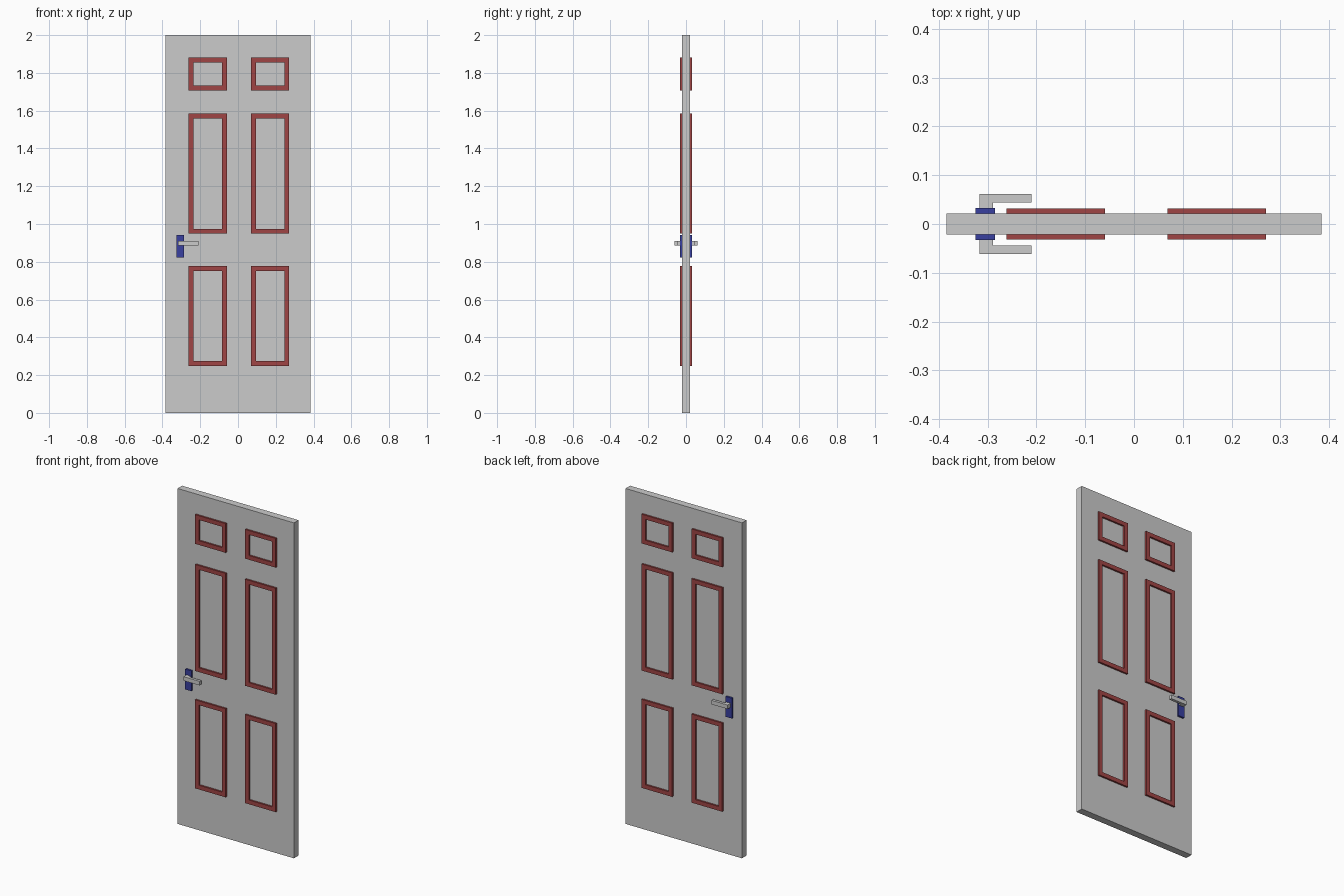
import bpy, bmesh

if "Cube" in bpy.data.objects:
    bpy.data.objects.remove(bpy.data.objects["Cube"])

def material(name, color):
    m = bpy.data.materials.new(name)
    m.diffuse_color = color
    m.use_nodes = True
    m.node_tree.nodes["Principled BSDF"].inputs["Base Color"].default_value = m.diffuse_color
    return m

RED = material("red_trim", (0.35, 0.06, 0.06, 1))
BLUE = material("blue_plate", (0.04, 0.05, 0.35, 1))

def finish(name, bm, mat=None, mirror=True):
    """Turn a bmesh into an object, repeated on the back face by a mirror."""
    bmesh.ops.recalc_face_normals(bm, faces=bm.faces)
    me = bpy.data.meshes.new(name)
    bm.to_mesh(me)
    bm.free()
    ob = bpy.data.objects.new(name, me)
    bpy.context.collection.objects.link(ob)
    if mat:
        me.materials.append(mat)
    if mirror:
        mod = ob.modifiers.new("both_sides", 'MIRROR')
        mod.use_axis = (False, True, False)
        mod.use_clip = False
        mod.use_mirror_merge = False
    return ob

def extrude(bm, faces, vec):
    geo = bmesh.ops.extrude_face_region(bm, geom=faces)["geom"]
    bmesh.ops.translate(bm, vec=vec, verts=[g for g in geo if isinstance(g, bmesh.types.BMVert)])

def box(name, x0, x1, y0, y1, z0, z1, mat=None, mirror=True):
    bm = bmesh.new()
    face = bm.faces.new([bm.verts.new(p) for p in
                         ((x0, y0, z0), (x1, y0, z0), (x1, y0, z1), (x0, y0, z1))])
    extrude(bm, [face], (0, y1 - y0, 0))
    return finish(name, bm, mat, mirror)

def frame(name, x0, x1, z0, z1, y0, y1, border, mat):
    """Rectangular moulding with an open middle."""
    bm = bmesh.new()
    def ring(b):
        return [bm.verts.new(p) for p in
                ((x0 + b, y0, z0 + b), (x1 - b, y0, z0 + b),
                 (x1 - b, y0, z1 - b), (x0 + b, y0, z1 - b))]
    out, inn = ring(0), ring(border)
    faces = [bm.faces.new((out[i], out[(i + 1) % 4], inn[(i + 1) % 4], inn[i])) for i in range(4)]
    extrude(bm, faces, (0, y1 - y0, 0))
    return finish(name, bm, mat)

# Door slab
HALF = 0.0215
box("door_slab", -0.384, 0.384, -HALF, HALF, 0, 2, mirror=False)

# Six raised panel mouldings on each face
for row, z0, z1 in (("top", 1.707, 1.881), ("middle", 0.949, 1.584), ("bottom", 0.249, 0.777)):
    for side, x0, x1 in (("left", -0.261, -0.059), ("right", 0.069, 0.271)):
        frame(f"{row}_{side}_moulding", x0, x1, z0, z1, -0.032, -HALF, 0.025, RED)

# Handle back plates
box("handle_plate", -0.325, -0.285, -0.033, -HALF, 0.822, 0.943, BLUE)

# L-shaped lever handles
bm = bmesh.new()
profile = [(-0.317, -HALF), (-0.317, -0.061), (-0.21, -0.061),
           (-0.21, -0.0445), (-0.289, -0.0445), (-0.289, -HALF)]
lever = bm.faces.new([bm.verts.new((x, y, 0.887)) for x, y in profile])
extrude(bm, [lever], (0, 0, 0.024))
finish("lever_handle", bm)
